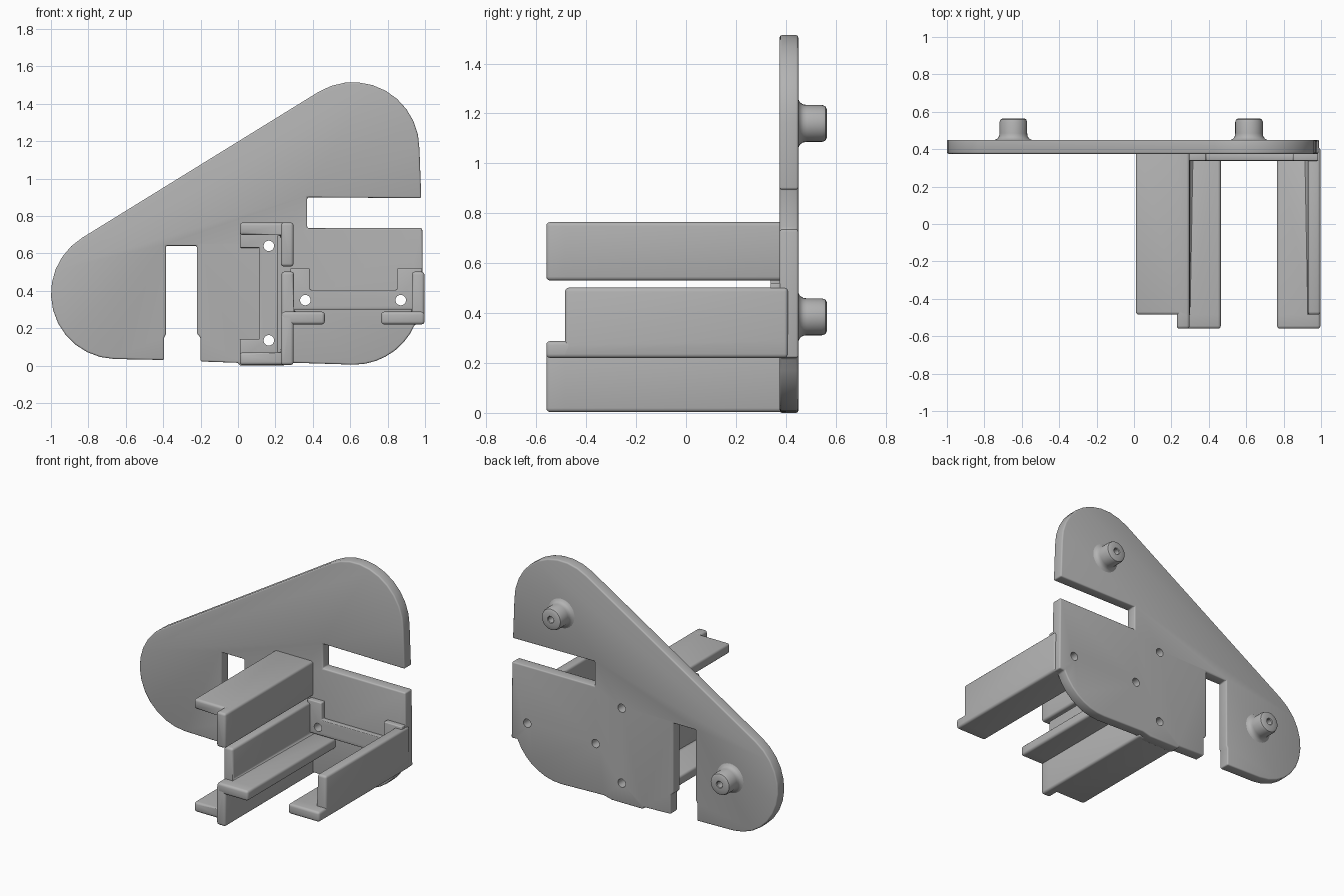
import bpy, bmesh
from math import cos, sin, pi, radians
from mathutils import Vector, Matrix

if "Cube" in bpy.data.objects:
    bpy.data.objects.remove(bpy.data.objects["Cube"])

grey = bpy.data.materials.new("plain grey")
grey.use_nodes = True
grey.diffuse_color = (0.45, 0.45, 0.45, 1)
grey.node_tree.nodes["Principled BSDF"].inputs["Base Color"].default_value = (0.45, 0.45, 0.45, 1)


def make_object(name, bm):
    bmesh.ops.recalc_face_normals(bm, faces=bm.faces)
    mesh = bpy.data.meshes.new(name)
    bm.to_mesh(mesh)
    bm.free()
    mesh.materials.append(grey)
    obj = bpy.data.objects.new(name, mesh)
    bpy.context.collection.objects.link(obj)
    return obj


def finish(obj, bevel=0, cutter=None):
    """Round the edges, cut the screw holes, bake the modifiers and smooth."""
    if bevel:
        mod = obj.modifiers.new("rounding", "BEVEL")
        mod.width, mod.segments = bevel, 3
        mod.limit_method, mod.angle_limit = "ANGLE", radians(40)
    if cutter:
        mod = obj.modifiers.new("holes", "BOOLEAN")
        mod.object, mod.operation, mod.solver = cutter, "DIFFERENCE", "EXACT"
    bpy.ops.object.select_all(action="DESELECT")
    obj.select_set(True)
    bpy.context.view_layer.objects.active = obj
    for mod in list(obj.modifiers):
        bpy.ops.object.modifier_apply(modifier=mod.name)
    bpy.ops.object.shade_smooth_by_angle(angle=radians(35))


def push(bm, faces, y):
    """Extrude faces along y to the given depth and return the new end faces."""
    geom = bmesh.ops.extrude_face_region(bm, geom=faces)["geom"]
    for v in geom:
        if isinstance(v, bmesh.types.BMVert):
            v.co.y = y
    return [f for f in geom if isinstance(f, bmesh.types.BMFace)]


def slab(name, outline, y_back, y_front):
    bm = bmesh.new()
    face = bm.faces.new([bm.verts.new((x, y_back, z)) for x, z in outline])
    push(bm, [face], y_front)
    return make_object(name, bm)


def arc(cx, cz, r, start, end, steps):
    angles = [radians(start + (end - start) * i / steps) for i in range(steps + 1)]
    return [(cx + r * cos(a), cz + r * sin(a)) for a in angles]


# Screw holes, used as a cutter
bm = bmesh.new()
for x, z in [(0.165, 0.64), (0.165, 0.135), (0.36, 0.35), (0.87, 0.35)]:
    place = Matrix.Translation((x, 0.4, z)) @ Matrix.Rotation(pi / 2, 4, "X")
    bmesh.ops.create_cone(bm, cap_ends=True, segments=24, radius1=0.028,
                          radius2=0.028, depth=0.4, matrix=place)
cutter = make_object("screw_hole_cutter", bm)
cutter.hide_render = True

# Back plate with rounded corners and two slots
outline = arc(-0.65, 0.385, 0.35, 268, 121.5, 12)
outline += arc(0.615, 1.16, 0.355, 121.5, 0, 10)
outline += [(0.98, 0.895), (0.37, 0.9), (0.37, 0.735), (0.985, 0.735), (0.99, 0.22)]
outline += arc(0.62, 0.36, 0.355, -23, -90, 7)
outline += [(0.3, 0.015), (0.24, 0), (0.01, 0), (0, 0.015), (-0.2, 0.022),
            (-0.2, 0.15), (-0.22, 0.17), (-0.22, 0.64), (-0.385, 0.64),
            (-0.385, 0.17), (-0.395, 0.15), (-0.395, 0.03)]
finish(slab("back_plate", outline, 0.45, 0.375), 0.018, cutter)

# Raised mounting pads between the rails
upright = [(0.01, 0.03), (0.215, 0.03), (0.215, 0.73), (0.01, 0.73),
           (0.01, 0.63), (0.115, 0.63), (0.115, 0.14), (0.01, 0.14)]
level = [(0.28, 0.3), (0.985, 0.3), (0.985, 0.52), (0.85, 0.52),
         (0.85, 0.405), (0.385, 0.405), (0.385, 0.52), (0.28, 0.52)]
for name, shape in [("upright_pad", upright), ("level_pad", level)]:
    finish(slab(name, shape, 0.38, 0.338), 0.006, cutter)
bpy.data.objects.remove(cutter)


# Angle rails: one leg reaches further forward than the other
def rail(name, corner, long_leg, short_leg, thick=0.068):
    c, u, v = (Vector((p[0], 0.41, p[1])) if p is corner else Vector((p[0], 0, p[1]))
               for p in (corner, long_leg, short_leg))
    ut, vt = u.normalized() * thick, v.normalized() * thick
    bm = bmesh.new()
    a, b, d, e, f, g, h = [bm.verts.new(p) for p in (
        c, c + u, c + u + vt, c + ut + vt, c + vt, c + ut + v, c + v)]
    long_face = bm.faces.new((a, b, d, e, f))
    short_face = bm.faces.new((f, e, g, h))
    ends = push(bm, [long_face, short_face], -0.485)
    push(bm, [face for face in ends if len(face.verts) == 5], -0.56)
    finish(make_object(name, bm), 0.016)


rail("upper_rail", (0.297, 0.765), (0, -0.235), (-0.287, 0))
rail("lower_rail", (0.297, 0.003), (0, 0.27), (-0.287, 0))
rail("left_side_rail", (0.997, 0.22), (-0.232, 0), (0, 0.282))
rail("right_side_rail", (0.232, 0.22), (0.232, 0), (0, 0.282))

# Rear posts with flared foot and blind hole
profile = [(0.1, 0.445), (0.098, 0.45), (0.084, 0.457), (0.076, 0.47), (0.074, 0.485),
           (0.074, 0.545), (0.069, 0.559), (0.057, 0.565), (0.024, 0.565),
           (0.02, 0.56), (0.02, 0.5), (0, 0.5)]
for name, x, z in [("upper_post", 0.615, 1.16), ("side_post", -0.645, 0.385)]:
    bm = bmesh.new()
    points = [bm.verts.new((x + r, y, z)) for r, y in profile]
    edges = [bm.edges.new(pair) for pair in zip(points, points[1:])]
    bmesh.ops.spin(bm, geom=points + edges, cent=(x, 0, z), axis=(0, 1, 0),
                   angle=2 * pi, steps=28, use_duplicate=False)
    bmesh.ops.remove_doubles(bm, verts=bm.verts, dist=0.0005)
    finish(make_object(name, bm))
